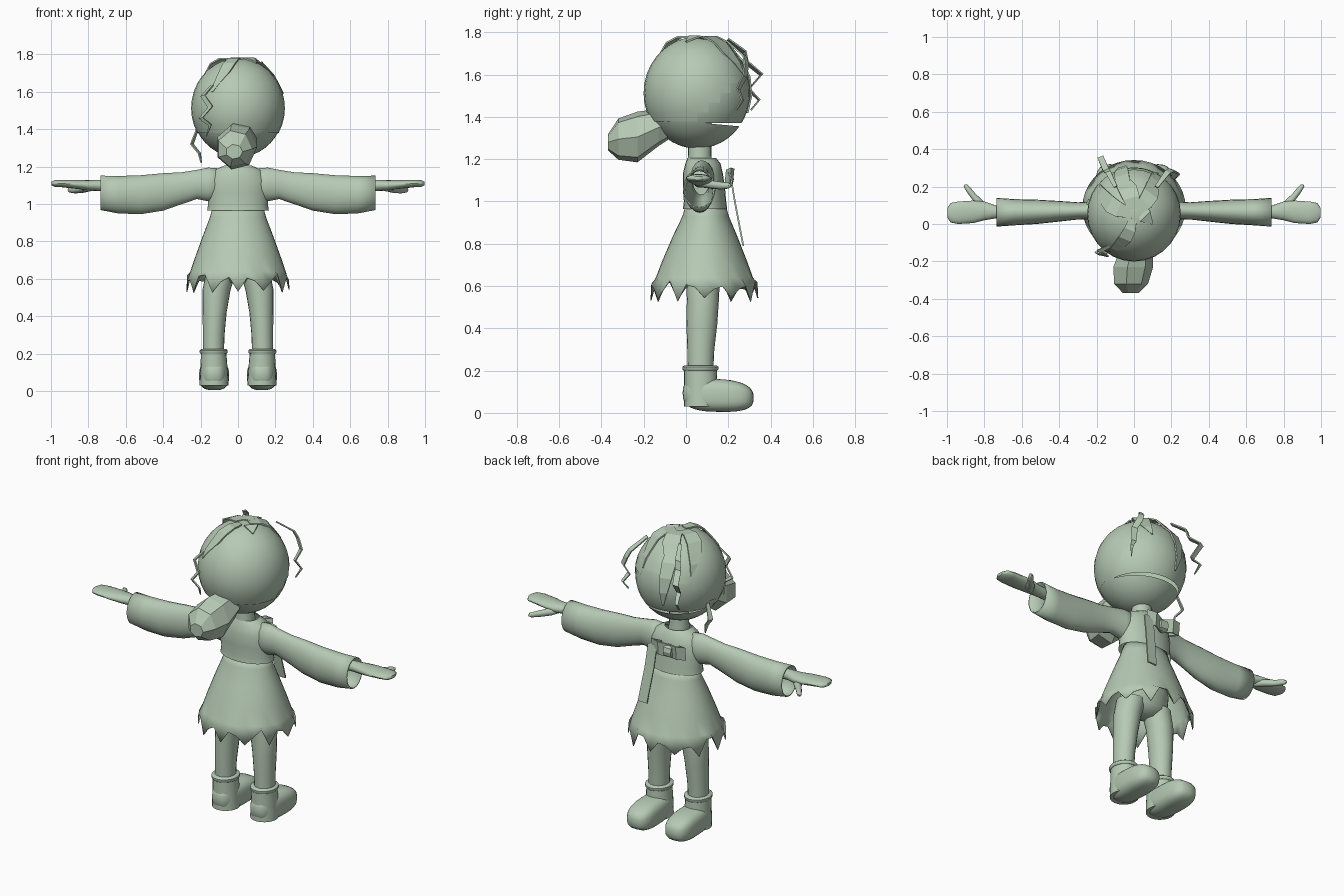
import bpy, bmesh, math, random
from mathutils import Vector

random.seed(4)
cube = bpy.data.objects.get("Cube")
if cube:
    bpy.data.objects.remove(cube, do_unlink=True)

green = bpy.data.materials.new("pale_green")
green.use_nodes = True
colour = (0.47, 0.59, 0.46, 1)
green.diffuse_color = colour
green.node_tree.nodes["Principled BSDF"].inputs["Base Color"].default_value = colour


def finish(bm, name, smooth=50, mirror=False, subdiv=0, thick=0):
    """Turn a bmesh into a coloured, shaded object."""
    bmesh.ops.recalc_face_normals(bm, faces=bm.faces)
    mesh = bpy.data.meshes.new(name)
    bm.to_mesh(mesh)
    bm.free()
    mesh.materials.append(green)
    ob = bpy.data.objects.new(name, mesh)
    bpy.context.collection.objects.link(ob)
    if thick:
        ob.modifiers.new("thickness", "SOLIDIFY").thickness = thick
    if mirror:
        ob.modifiers.new("mirror", "MIRROR")
    if subdiv:
        ob.modifiers.new("subdivision", "SUBSURF").levels = subdiv
        ob.modifiers["subdivision"].render_levels = subdiv
    if smooth:
        bpy.ops.object.select_all(action="DESELECT")
        bpy.context.view_layer.objects.active = ob
        ob.select_set(True)
        bpy.ops.object.shade_smooth_by_angle(angle=math.radians(smooth))
    return ob


def loft(name, axis, sections, sides=20, caps=(True, True), hem=None, **kw):
    """Join elliptical rings; each section is centre (x, y, z) and two radii."""
    bm = bmesh.new()
    rings = []
    for i, (x, y, z, a, b) in enumerate(sections):
        ring = []
        for k in range(sides):
            t = math.tau * k / sides
            u, v = a * math.cos(t), b * math.sin(t)
            p = {"z": (x + u, y + v, z), "x": (x, y + u, z + v),
                 "y": (x + u, y, z + v)}[axis]
            p = Vector(p)
            if hem and i == len(sections) - 1:
                p.z += hem(k)
            ring.append(bm.verts.new(p))
        rings.append(ring)
    for r, s in zip(rings, rings[1:]):
        for k in range(sides):
            n = (k + 1) % sides
            bm.faces.new((r[k], r[n], s[n], s[k]))
    for cap, ring in zip(caps, (rings[0], rings[-1])):
        if cap:
            bm.faces.new(ring)
    return finish(bm, name, **kw)


def ribbon(name, points, side, width, taper=True):
    """Flat strip along a path, narrowing to its tip."""
    bm = bmesh.new()
    side = Vector(side).normalized()
    rows = []
    for i, p in enumerate(points):
        f = i / (len(points) - 1)
        w = width * (math.sin(math.pi * (0.2 + 0.77 * f)) if taper else 1) / 2
        rows.append([bm.verts.new(Vector(p) + side * s * w) for s in (-1, 1)])
    for r, s in zip(rows, rows[1:]):
        bm.faces.new((r[0], r[1], s[1], s[0]))
    return finish(bm, name, smooth=0, thick=0.008)


HEAD = Vector((0, 0.053, 1.513))
RADII = Vector((0.247, 0.25, 0.263))


def head_sphere(scale, u, v):
    bm = bmesh.new()
    bmesh.ops.create_uvsphere(bm, u_segments=u, v_segments=v, radius=1)
    for vert in bm.verts:
        vert.co = Vector(c * r * scale for c, r in zip(vert.co, RADII)) + HEAD
    return bm


def on_head(azimuth, height, lift=1.03):
    """Point on the head at an azimuth (degrees from +x) and latitude."""
    a, h = math.radians(azimuth), math.radians(height)
    d = (math.cos(a) * math.cos(h), math.sin(a) * math.cos(h), math.sin(h))
    return Vector(c * r * lift for c, r in zip(d, RADII)) + HEAD


# Head with a narrow open slit on the +y side
bm = head_sphere(1, 32, 20)
for normal in ((0, 0, 1), (0, 0.09, 1)):
    bmesh.ops.bisect_plane(bm, geom=bm.verts[:] + bm.edges[:] + bm.faces[:],
                           plane_co=(0, 0.07, 1.372), plane_no=normal)
slit = []
for f in bm.faces:
    c = f.calc_center_median()
    if c.y > 0.07 and 1.372 - 0.09 * (c.y - 0.07) < c.z < 1.372:
        slit.append(f)
bmesh.ops.delete(bm, geom=slit, context="FACES")
finish(bm, "head")

# Hair cap with a slanting lower edge
bm = head_sphere(1.015, 28, 18)
low = [f for f in bm.faces if f.calc_center_median().z <
       1.38 + 0.95 * max(f.calc_center_median().y - 0.05, -0.02)]
bmesh.ops.delete(bm, geom=low, context="FACES")
finish(bm, "hair_cap")

# Faceted bun
loft("hair_bun", "y", [
    (0.02, -0.04, 1.37, 0.045, 0.05), (0.01, -0.13, 1.35, 0.09, 0.09),
    (-0.01, -0.23, 1.305, 0.112, 0.123), (-0.02, -0.32, 1.295, 0.095, 0.1),
    (-0.02, -0.368, 1.28, 0.045, 0.04)], sides=7, smooth=0)

# Locks lying over the top of the head
locks = {"lock_front": (-100, -125, 0.07), "lock_side": (170, 140, 0.09),
         "lock_back": (95, 118, 0.1), "lock_far": (40, 65, 0.09)}
for name, (start, end, width) in locks.items():
    path = [on_head(start + (end - start) * i / 5, 84 - 13 * i,
                    1.03 + 0.05 * (i in (1, 2))) for i in range(6)]
    a = math.radians((start + end) / 2)
    ribbon(name, path, (-math.sin(a), math.cos(a), 0), width)
ribbon("long_lock", [on_head(112 - 2 * i, 70 - 18 * i, 1.05) for i in range(6)],
       (1, 0.3, 0), 0.08)
ribbon("top_tuft", [(0.03, 0.1, 1.76), (0.06, 0.04, 1.785), (0.1, 0.0, 1.76)],
       (1, 1, 0), 0.08)

# Loose crooked strands
ribbon("strand_left", [(0.12, 0.2, 1.76), (0.18, 0.28, 1.69), (0.2, 0.29, 1.65),
                       (0.23, 0.28, 1.59), (0.21, 0.25, 1.53), (0.24, 0.27, 1.48),
                       (0.22, 0.24, 1.43)], (1, -0.6, 0.3), 0.035)
ribbon("strand_back", [(-0.1, 0.2, 1.77), (-0.14, 0.28, 1.71), (-0.15, 0.29, 1.66),
                       (-0.18, 0.36, 1.6), (-0.16, 0.3, 1.53), (-0.18, 0.35, 1.48),
                       (-0.17, 0.31, 1.43)], (1, 0.4, 0.3), 0.035)
ribbon("strand_front", [(-0.13, -0.12, 1.65), (-0.19, -0.15, 1.58), (-0.15, -0.17, 1.52),
                        (-0.2, -0.16, 1.46), (-0.15, -0.16, 1.42), (-0.17, -0.12, 1.36)],
       (1, -0.6, 0.3), 0.03)
ribbon("strand_low", [(-0.21, 0.1, 1.43), (-0.25, 0.12, 1.32), (-0.21, 0.1, 1.27),
                      (-0.2, 0.1, 1.22)], (0.5, 1, 0), 0.03)

# Neck, collar and bodice
loft("neck", "z", [(0, 0.065, 1.14, 0.065, 0.065), (0, 0.065, 1.22, 0.055, 0.055),
                   (0, 0.065, 1.32, 0.055, 0.055)])
loft("bodice", "z", [
    (0, 0.09, 0.965, 0.165, 0.105), (0, 0.09, 1.0, 0.16, 0.1),
    (0, 0.085, 1.06, 0.165, 0.1), (0, 0.08, 1.13, 0.16, 0.095),
    (0, 0.08, 1.18, 0.13, 0.083), (0, 0.075, 1.205, 0.075, 0.068)],
    caps=(False, False), sides=24, hem=None)

# Sleeves, open at the cuff, and the hands
loft("sleeves", "x", [
    (0.09, 0.08, 1.105, 0.06, 0.085), (0.16, 0.075, 1.105, 0.055, 0.09),
    (0.22, 0.072, 1.105, 0.047, 0.078), (0.3, 0.07, 1.085, 0.046, 0.085),
    (0.4, 0.068, 1.065, 0.055, 0.1), (0.52, 0.065, 1.05, 0.065, 0.104),
    (0.64, 0.063, 1.05, 0.07, 0.1), (0.735, 0.063, 1.06, 0.077, 0.092)],
    caps=(False, False), mirror=True, thick=0.006)
loft("hands", "x", [
    (0.62, 0.065, 1.095, 0.03, 0.03), (0.74, 0.065, 1.1, 0.035, 0.03),
    (0.8, 0.07, 1.1, 0.05, 0.028), (0.86, 0.065, 1.105, 0.06, 0.024),
    (0.94, 0.06, 1.11, 0.06, 0.02), (0.98, 0.06, 1.11, 0.052, 0.018),
    (0.998, 0.06, 1.11, 0.025, 0.009)], sides=16, mirror=True)
loft("thumbs", "y", [
    (0.8, 0.07, 1.085, 0.03, 0.018), (0.83, 0.12, 1.08, 0.027, 0.02),
    (0.87, 0.165, 1.075, 0.02, 0.018), (0.895, 0.2, 1.075, 0.016, 0.014),
    (0.9, 0.212, 1.075, 0.006, 0.006)], sides=12, mirror=True)

# Skirt with a torn hem
tears = [random.uniform(0.01, 0.06) if k % 3 else -random.uniform(0.02, 0.045)
         for k in range(36)]
loft("skirt", "z", [
    (0, 0.093, 0.985, 0.135, 0.094), (0, 0.093, 0.93, 0.15, 0.11),
    (0, 0.09, 0.83, 0.188, 0.155), (0, 0.088, 0.72, 0.228, 0.2),
    (0, 0.087, 0.64, 0.255, 0.23), (0, 0.087, 0.57, 0.276, 0.255)],
    sides=36, caps=(False, False), hem=lambda k: tears[k], thick=0.005)

# Sash bow
for s in (-1, 1):
    ribbon("bow_loop", [(-0.03, 0.2, 1.105), (-0.03 + s * 0.06, 0.225, 1.115),
                        (-0.03 + s * 0.115, 0.21, 1.12),
                        (-0.03 + s * 0.06, 0.185, 1.11)], (0, 0.1, 1), 0.08, False)
loft("bow_knot", "x", [(-0.055, 0.205, 1.105, 0.022, 0.035),
                       (-0.005, 0.205, 1.105, 0.022, 0.035)], sides=8, smooth=0)
ribbon("sash_tail", [(0.03, 0.205, 1.14), (0.075, 0.215, 1.12), (0.08, 0.235, 1.0),
                     (0.1, 0.275, 0.79)], (1, 0, 0), 0.06, False)

# Hips and legs
loft("hips", "z", [(0, 0.08, 0.58, 0.06, 0.05), (0, 0.08, 0.62, 0.15, 0.085),
                   (0, 0.085, 0.72, 0.155, 0.095), (0, 0.09, 0.9, 0.125, 0.08)])
loft("legs", "z", [
    (0.132, 0.068, 0.18, 0.056, 0.06), (0.13, 0.07, 0.3, 0.058, 0.064),
    (0.125, 0.075, 0.42, 0.064, 0.073), (0.115, 0.08, 0.54, 0.075, 0.076),
    (0.09, 0.08, 0.64, 0.08, 0.08)], mirror=True)

# Boots: ankle shaft, cuff and rounded foot
loft("boot_shafts", "z", [
    (0.128, 0.07, 0.03, 0.078, 0.08), (0.128, 0.07, 0.1, 0.074, 0.08),
    (0.13, 0.068, 0.2, 0.068, 0.078)], mirror=True)
loft("boot_cuffs", "z", [
    (0.13, 0.068, 0.2, 0.07, 0.08), (0.13, 0.068, 0.206, 0.075, 0.085),
    (0.13, 0.068, 0.218, 0.075, 0.085), (0.13, 0.068, 0.225, 0.066, 0.075)],
    mirror=True)
feet = bmesh.new()
bmesh.ops.create_uvsphere(feet, u_segments=24, v_segments=16, radius=1)
for vert in feet.verts:
    x, y, z = vert.co
    squash = lambda c: math.copysign(abs(c) ** 0.7, c)
    z = squash(z)
    height = 0.155 - 0.012 * y
    vert.co = (0.128 + (0.08 + 0.008 * y) * squash(x), 0.152 + 0.168 * squash(y),
               height * (z + 1) / 2 + 0.005 * (1 - y))
finish(feet, "boot_feet", mirror=True)
